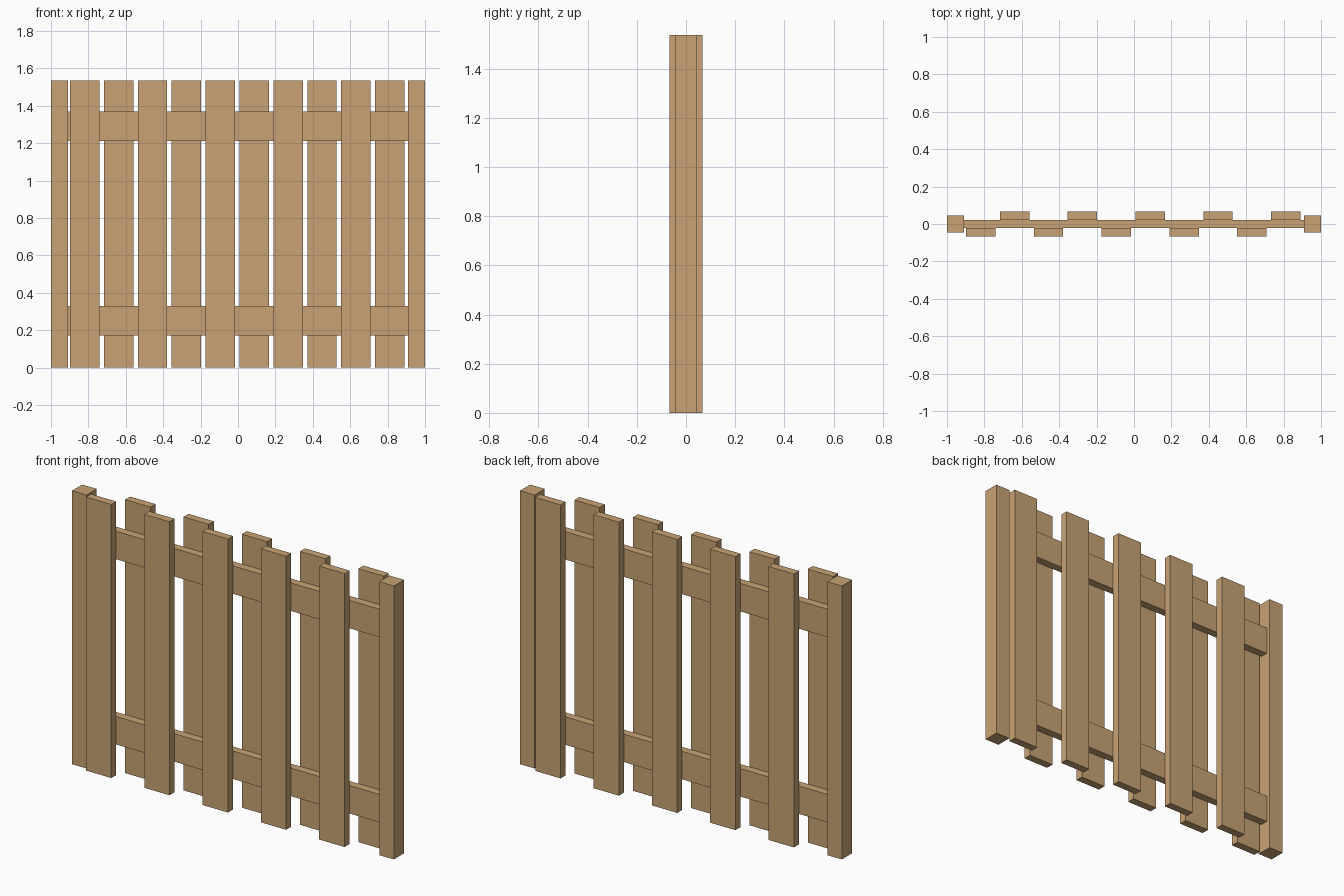
import bpy

if "Cube" in bpy.data.objects:
    bpy.data.objects.remove(bpy.data.objects["Cube"])

wood = bpy.data.materials.new("light_wood")
wood.diffuse_color = (0.58, 0.365, 0.175, 1.0)
wood.use_nodes = True
wood.node_tree.nodes["Principled BSDF"].inputs["Base Color"].default_value = wood.diffuse_color

HEIGHT = 1.536      # full fence height
POST = 0.09         # square post side
BOARD_W = 0.157     # board and rail width
BOARD_T = 0.0445    # board and rail thickness


def box(name, center, size):
    """Axis-aligned wooden box with real dimensions."""
    bpy.ops.mesh.primitive_cube_add(size=1, location=center)
    ob = bpy.context.object
    ob.name = name
    ob.scale = size
    bpy.ops.object.transform_apply(location=False, rotation=False, scale=True)
    ob.data.materials.append(wood)
    return ob


# End posts
for side, name in ((-1, "left_post"), (1, "right_post")):
    box(name, (side * (1 - POST / 2), 0, HEIGHT / 2), (POST, POST, HEIGHT))

# Horizontal rails between the posts
for z, name in ((0.25, "lower_rail"), (1.29, "upper_rail")):
    box(name, (0, 0, z), (2 - 2 * POST, BOARD_T, BOARD_W))

# Vertical boards, alternating front and back of the rails
for i in range(10):
    front = i % 2 == 0
    box("front_board" if front else "back_board",
        (-0.8195 + 0.1812 * i, -BOARD_T if front else BOARD_T, HEIGHT / 2),
        (BOARD_W, BOARD_T, HEIGHT))
